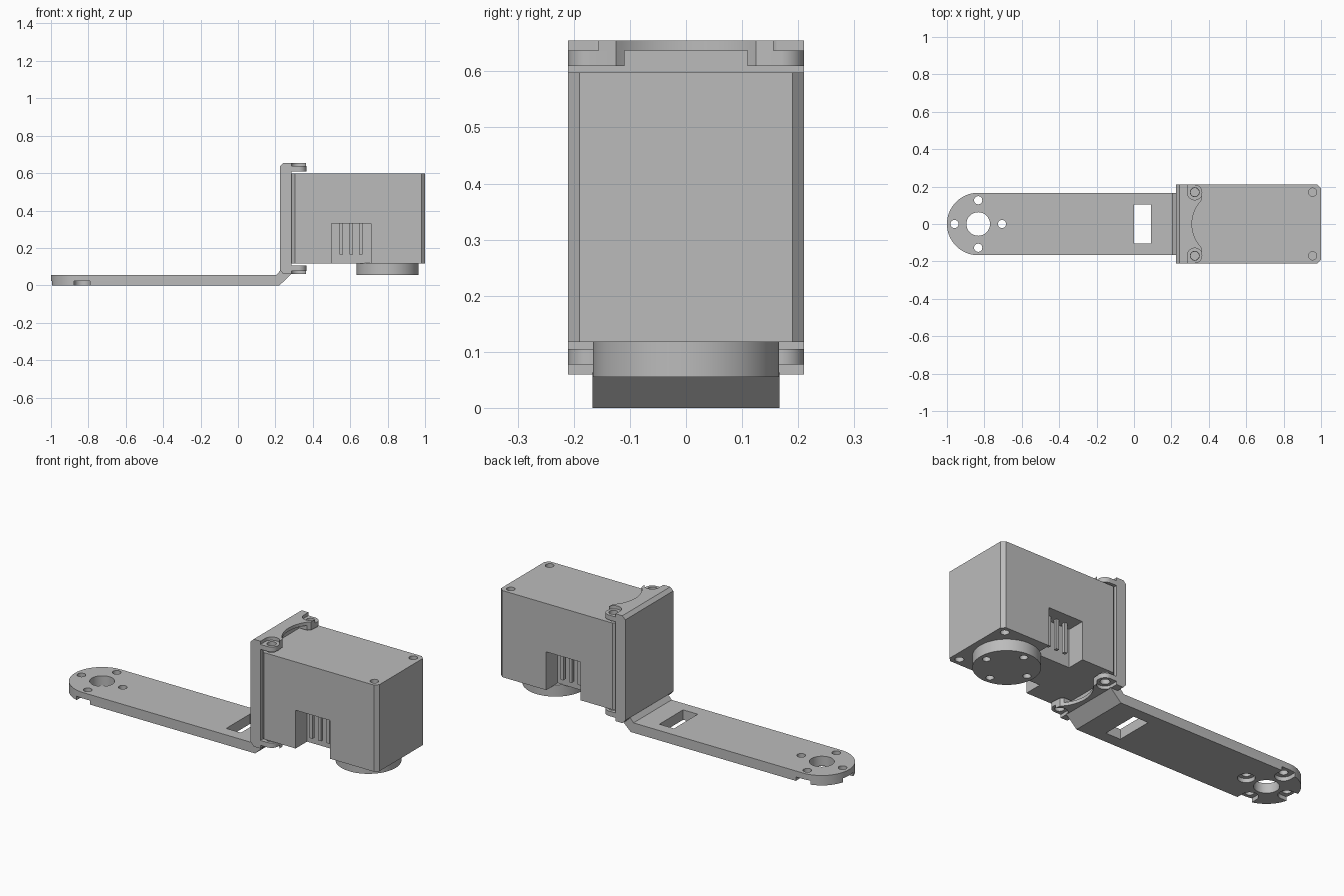
import bpy, bmesh, math
from mathutils import Vector

if "Cube" in bpy.data.objects:
    bpy.data.objects.remove(bpy.data.objects["Cube"])

grey = bpy.data.materials.new("light_grey")
grey.diffuse_color = (0.5, 0.5, 0.5, 1)
grey.use_nodes = True
grey.node_tree.nodes["Principled BSDF"].inputs["Base Color"].default_value = grey.diffuse_color


def prism(name, pts, a, b, axis='z'):
    """Extrude a 2D outline from a to b along z, or along y for x-z profiles."""
    bm = bmesh.new()
    place = (lambda p, h: (p[0], p[1], h)) if axis == 'z' else (lambda p, h: (p[0], h, p[1]))
    lo = [bm.verts.new(place(p, a)) for p in pts]
    hi = [bm.verts.new(place(p, b)) for p in pts]
    bm.faces.new(lo)
    bm.faces.new(hi)
    n = len(pts)
    for i in range(n):
        bm.faces.new((lo[i], lo[(i + 1) % n], hi[(i + 1) % n], hi[i]))
    bmesh.ops.recalc_face_normals(bm, faces=bm.faces)
    me = bpy.data.meshes.new(name)
    bm.to_mesh(me)
    bm.free()
    me.materials.append(grey)
    ob = bpy.data.objects.new(name, me)
    bpy.context.collection.objects.link(ob)
    return ob


def arc(cx, cy, r, a0, a1, n=16):
    return [(cx + r * math.cos(math.radians(a0 + (a1 - a0) * i / n)),
             cy + r * math.sin(math.radians(a0 + (a1 - a0) * i / n))) for i in range(n + 1)]


def circle(cx, cy, r, n=32):
    return arc(cx, cy, r, 0, 360, n)[:-1]


def rect(x0, x1, y0, y1):
    return [(x0, y0), (x1, y0), (x1, y1), (x0, y1)]


def slot(cx, cy, r, angle, length):
    """Round counterbore that runs out in the direction of angle."""
    d = Vector((math.cos(math.radians(angle)), math.sin(math.radians(angle)))) * length
    pts = arc(cx, cy, r, angle + 90, angle + 270, 20)
    return pts + [(pts[-1][0] + d.x, pts[-1][1] + d.y), (pts[0][0] + d.x, pts[0][1] + d.y)]


def cut(ob, *cutters):
    for c in cutters:
        m = ob.modifiers.new("cut", 'BOOLEAN')
        m.operation, m.solver, m.object = 'DIFFERENCE', 'EXACT', c
    deps = bpy.context.evaluated_depsgraph_get()
    me = bpy.data.meshes.new_from_object(ob.evaluated_get(deps))
    ob.modifiers.clear()
    ob.data = me
    for c in cutters:
        bpy.data.objects.remove(c)


# Flat arm with a rounded end, hub hole, screw holes and cable window
AX, AR = -0.833, 0.167
arm = prism("arm", [(0.205, -AR), (0.205, AR)] + arc(AX, 0, AR, 90, 270, 32), 0, 0.055)
cutters = [prism("c", circle(AX, 0, 0.063), -0.1, 0.1),
           prism("c", rect(0, 0.09, -0.103, 0.105), -0.1, 0.1)]
for ang in (0, 90, 180, 270):
    x = AX + 0.127 * math.cos(math.radians(ang))
    y = 0.127 * math.sin(math.radians(ang))
    cutters.append(prism("c", circle(x, y, 0.022, 24), -0.1, 0.1))
    bore = circle(x, y, 0.043) if ang == 0 else slot(x, y, 0.043, ang, 0.1)
    cutters.append(prism("c", bore, -0.1, 0.022))
cut(arm, *cutters)

# Sloped web joining the arm to the bracket
prism("arm_web", [(0.205, 0), (0.222, 0), (0.287, 0.062), (0.235, 0.09), (0.205, 0.055)],
      -AR, AR, 'y')

# Upright bracket plate with chamfered outer edges
prism("bracket_plate", [(0.225, 0.08), (0.243, 0.06), (0.285, 0.06), (0.285, 0.655),
                        (0.243, 0.655), (0.225, 0.637)], -0.21, 0.21, 'y')

# Bracket flanges, mirrored above and below the body
MID, R = 0.3575, 0.181


def scallop(y):
    return 0.491 - math.sqrt(R * R - y * y)


for side, s in (("top", 1), ("bottom", -1)):
    z = lambda h: MID + s * (h - MID)
    ys = [0.125 - 0.25 * i / 24 for i in range(25)]
    lip = prism(side + "_flange_lip",
                [(0.27, 0.21)] + arc(0.325, 0.17, 0.04, 90, 0, 8)
                + [(scallop(y), y) for y in ys]
                + arc(0.325, -0.17, 0.04, 0, -90, 8) + [(0.27, -0.21)], z(0.637), z(0.655))
    cut(lip, *[prism("c", slot(0.325, t * 0.17, 0.041, t * 90, 0.1), z(0.6), z(0.7))
               for t in (1, -1)])
    for t, end in ((1, "back"), (-1, "front")):
        ear = prism(f"{side}_{end}_ear",
                    [(0.27, t * 0.11), (0.27, t * 0.21)]
                    + [(x, t * y) for x, y in arc(0.325, 0.17, 0.04, 90, 0, 12)]
                    + [(scallop(y), t * y) for y in (0.125, 0.12, 0.115, 0.11)],
                    z(0.61), z(0.637))
        cut(ear, prism("c", circle(0.325, t * 0.17, 0.024, 24), z(0.55), z(0.7)))

# Motor body with chamfered upright corners
B0, B1 = 0.118, 0.598
c = 0.02
body = prism("motor_body", [(0.285, -0.21 + c), (0.285 + c, -0.21), (1 - c, -0.21), (1, -0.21 + c),
                            (1, 0.21 - c), (1 - c, 0.21), (0.285 + c, 0.21), (0.285, 0.21 - c)],
            B0, B1)
cutters = []
for t in (1, -1):
    # connector bay and corner screw holes
    cutters.append(prism("c", rect(0.5, 0.71, *sorted((t * 0.11, t * 0.3))), 0.0, 0.33))
    for x in (0.325, 0.955):
        cutters.append(prism("c", circle(x, t * 0.17, 0.022, 24), B1 - 0.03, B1 + 0.1))
        cutters.append(prism("c", circle(x, t * 0.17, 0.022, 24), B0 - 0.1, B0 + 0.03))
cut(body, *cutters)

# Connector pins in each bay
for t, end in ((1, "back"), (-1, "front")):
    for i in range(3):
        x = 0.553 + i * 0.052
        y = t * 0.14
        prism(f"{end}_pin_{i + 1}", rect(x - 0.009, x + 0.009, y - 0.009, y + 0.009), 0.165, 0.335)

# Output horn under the body
horn = prism("output_horn", circle(0.8, 0, 0.166, 64), 0.055, 0.12)
cut(horn, *[prism("c", circle(0.8 + dx * 0.127, dy * 0.127, 0.02, 24), 0.0, 0.09)
            for dx, dy in ((1, 0), (-1, 0), (0, 1), (0, -1))])

# Smooth the round walls, keep the edges sharp
for ob in bpy.context.scene.objects:
    ob.select_set(True)
    bpy.context.view_layer.objects.active = ob
bpy.ops.object.shade_smooth_by_angle(angle=math.radians(30))
